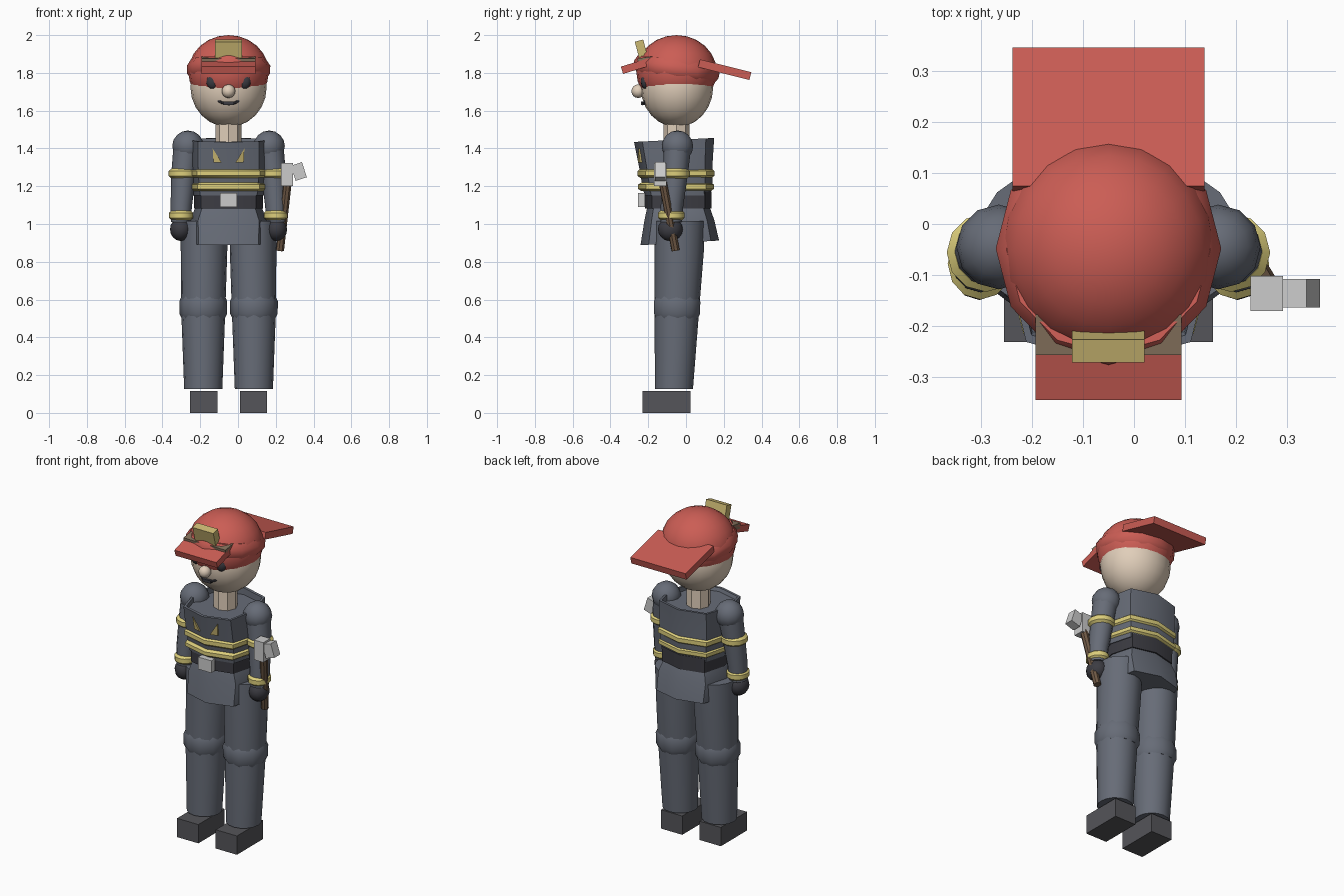
import bpy, bmesh, math
from mathutils import Matrix, Vector

if "Cube" in bpy.data.objects:
    bpy.data.objects.remove(bpy.data.objects["Cube"])

CX = -0.05   # body centre line in x
COLORS = dict(
    suit=(.135, .15, .185), red=(.6, .11, .09), skin=(.75, .62, .49), yellow=(.72, .62, .2),
    dark=(.045, .045, .055), boot=(.09, .09, .1), wood=(.16, .1, .06), silver=(.6, .6, .62),
    strap=(.24, .17, .11), gold=(.6, .48, .17))
MATS = {}
for key, c in COLORS.items():
    MATS[key] = bpy.data.materials.new(key)
    MATS[key].diffuse_color = (*c, 1)


def finish(name, bm, mat, smooth=True):
    bmesh.ops.recalc_face_normals(bm, faces=bm.faces[:])
    me = bpy.data.meshes.new(name)
    bm.to_mesh(me)
    bm.free()
    me.materials.append(MATS[mat])
    ob = bpy.data.objects.new(name, me)
    bpy.context.collection.objects.link(ob)
    if smooth:
        bpy.ops.object.select_all(action='DESELECT')
        ob.select_set(True)
        bpy.context.view_layer.objects.active = ob
        bpy.ops.object.shade_smooth_by_angle(angle=math.radians(40))
    return ob


def box(name, center, size, mat, rx=0, ry=0):
    bm = bmesh.new()
    m = (Matrix.Translation(center) @ Matrix.Rotation(math.radians(ry), 4, 'Y')
         @ Matrix.Rotation(math.radians(rx), 4, 'X') @ Matrix.Diagonal((*size, 1)))
    bmesh.ops.create_cube(bm, size=1, matrix=m)
    return finish(name, bm, mat, False)


def ball(name, center, radii, mat, seg=16, rings=10):
    bm = bmesh.new()
    m = Matrix.Translation(center) @ Matrix.Diagonal((*radii, 1))
    bmesh.ops.create_uvsphere(bm, u_segments=seg, v_segments=rings, radius=1, matrix=m)
    return finish(name, bm, mat)


def loft(name, rings, n, mat, power=2, tilts=None, closed=False):
    """Stack of (z, cx, cy, rx, ry) superellipse rings; tilt adds slope of z along y."""
    bm = bmesh.new()
    loops = []
    for k, (z, cx, cy, rx, ry) in enumerate(rings):
        tilt = tilts[k] if tilts else 0
        loop = []
        for i in range(n):
            a = 2 * math.pi * i / n
            c, s = math.cos(a), math.sin(a)
            f = (abs(c) ** power + abs(s) ** power) ** (-1 / power)
            x, y = rx * c * f, ry * s * f
            loop.append(bm.verts.new((cx + x, cy + y, z + tilt * y)))
        loops.append(loop)
    pairs = list(zip(loops, loops[1:]))
    if closed:
        pairs.append((loops[-1], loops[0]))
    for a, b in pairs:
        for i in range(n):
            j = (i + 1) % n
            bm.faces.new((a[i], a[j], b[j], b[i]))
    if not closed:
        bm.faces.new(loops[0])
        bm.faces.new(loops[-1])
    return finish(name, bm, mat)


def band(name, z, cx, cy, rx, ry, h, n, mat, power=2):
    """Closed reflective tape ring with a hexagonal section."""
    prof = [(-h, -.012), (-h * .5, .004), (h * .5, .004), (h, -.012), (h * .5, -.025), (-h * .5, -.025)]
    return loft(name, [(z + dz, cx, cy, rx + d, ry + d) for dz, d in prof], n, mat, power, closed=True)


def rod(name, p, q, r, n, mat):
    p, q = Vector(p), Vector(q)
    d = q - p
    bm = bmesh.new()
    m = Matrix.Translation((p + q) / 2) @ d.to_track_quat('Z', 'Y').to_matrix().to_4x4()
    bmesh.ops.create_cone(bm, cap_ends=True, segments=n, radius1=r, radius2=r, depth=d.length, matrix=m)
    return finish(name, bm, mat)


# jacket, open collar edge, flared tail
loft("jacket", [(1.15, CX, -.045, .19, .175), (1.22, CX, -.047, .198, .187), (1.31, CX, -.055, .203, .195),
                (1.445, CX, -.063, .203, .212), (1.445, CX, -.063, .19, .195), (1.415, CX, -.06, .188, .19)],
     8, "suit", 3, [0, 0, 0, .05, .05, 0])
loft("jacket_tail", [(1.09, CX, -.04, .175, .165), (1.02, CX, -.035, .203, .185), (.9, CX, -.033, .2, .208)],
     8, "suit", 3, [0, 0, .06])
band("chest_tape_upper", 1.268, CX, -.053, .206, .2, .025, 8, "yellow", 3)
band("chest_tape_lower", 1.197, CX, -.053, .202, .197, .022, 8, "yellow", 3)
loft("belt", [(1.083, CX, -.04, .183, .176), (1.172, CX, -.04, .183, .176)], 8, "dark", 3)
box("belt_buckle", (CX, -.236, 1.127), (.09, .036, .075), "silver")

# limbs, mirrored about the centre line
for s, side in ((-1, "right"), (1, "left")):
    def X(d):
        return CX + s * d
    loft(side + "_leg", [(.127, X(.134), -.064, .101, .101), (.55, X(.134), -.048, .117, .118),
                         (.85, X(.13), -.036, .123, .13), (1.015, X(.13), -.032, .125, .133)], 16, "suit")
    loft(side + "_knee_pad", [(.5, X(.134), -.047, .114, .116), (.525, X(.134), -.047, .126, .128),
                              (.59, X(.134), -.047, .127, .129), (.615, X(.134), -.047, .116, .118)], 10, "suit")
    box(side + "_boot", (X(.132), -.104, .058), (.145, .254, .116), "boot")
    ball(side + "_shoulder", (X(.215), -.045, 1.412), (.083, .083, .083), "suit", 12, 8)
    loft(side + "_sleeve", [(1.01, X(.253), -.078, .052, .056), (1.1, X(.25), -.074, .057, .06),
                            (1.27, X(.237), -.055, .066, .066), (1.42, X(.217), -.045, .074, .074)], 12, "suit")
    band(side + "_sleeve_tape", 1.267, X(.24), -.056, .073, .073, .027, 12, "yellow")
    band(side + "_cuff_tape", 1.046, X(.251), -.078, .06, .066, .027, 12, "yellow")
    ball(side + "_glove", (X(.253), -.083, .972), (.057, .066, .062), "dark", 12, 8)
    ball(side + "_eye", (X(.084), -.215, 1.756), (.034, .024, .041), "dark", 12, 8)

    # pointed collar tab
    bm = bmesh.new()
    tri = [bm.verts.new((X(dx), y, z)) for dx, y, z in
           ((.084, -.252, 1.4), (.036, -.255, 1.325), (.08, -.242, 1.325))]
    face = bm.faces.new(tri)
    ext = bmesh.ops.extrude_face_region(bm, geom=[face])
    for v in ext["geom"]:
        if isinstance(v, bmesh.types.BMVert):
            v.co.y += .05
    finish(side + "_collar_tab", bm, "gold", False)

# head and face
rod("neck", (CX, -.05, 1.38), (CX, -.05, 1.56), .068, 8, "skin")
ball("head", (CX, -.048, 1.725), (.202, .192, .212), "skin", 20, 12)
ball("nose", (CX, -.253, 1.703), (.036, .036, .036), "skin", 12, 8)
smile = [(-.066, -.207, 1.66), (-.035, -.223, 1.642), (0, -.229, 1.635), (.035, -.223, 1.642), (.066, -.207, 1.66)]
for i, (p, q) in enumerate(zip(smile, smile[1:])):
    rod("mouth_%d" % i, (CX + p[0], p[1], p[2]), (CX + q[0], q[1], q[2]), .007, 6, "dark")
box("mouth_middle", (CX, -.226, 1.639), (.055, .024, .018), "dark")

# helmet
ball("helmet_dome", (CX, -.05, 1.805), (.213, .213, .195), "red", 20, 12)
loft("helmet_rim", [(1.775, CX, -.05, .203, .205), (1.795, CX, -.05, .219, .222), (1.838, CX, -.048, .221, .228),
                    (1.87, CX, -.05, .2, .205)], 12, "red", tilts=[-.11] * 4)
box("helmet_front_peak", (CX, -.26, 1.838), (.287, .165, .04), "red", rx=17)
box("helmet_back_brim", (CX, .205, 1.817), (.377, .28, .042), "red", rx=-14)
box("helmet_strap_plate", (CX, -.215, 1.865), (.287, .08, .034), "strap", rx=8)
box("helmet_badge", (CX, -.234, 1.915), (.142, .046, .115), "gold", rx=15)

# axe held in the left hand
rod("axe_handle", (.222, -.055, .86), (.272, -.138, 1.3), .022, 8, "wood")
box("axe_head", (.26, -.136, 1.263), (.064, .068, .122), "silver")
box("axe_blade", (.322, -.136, 1.278), (.062, .056, .084), "silver", ry=-18)

for m in bpy.data.materials:
    if m.users and not m.is_grease_pencil:
        m.use_nodes = True
        m.node_tree.nodes["Principled BSDF"].inputs["Base Color"].default_value = m.diffuse_color
